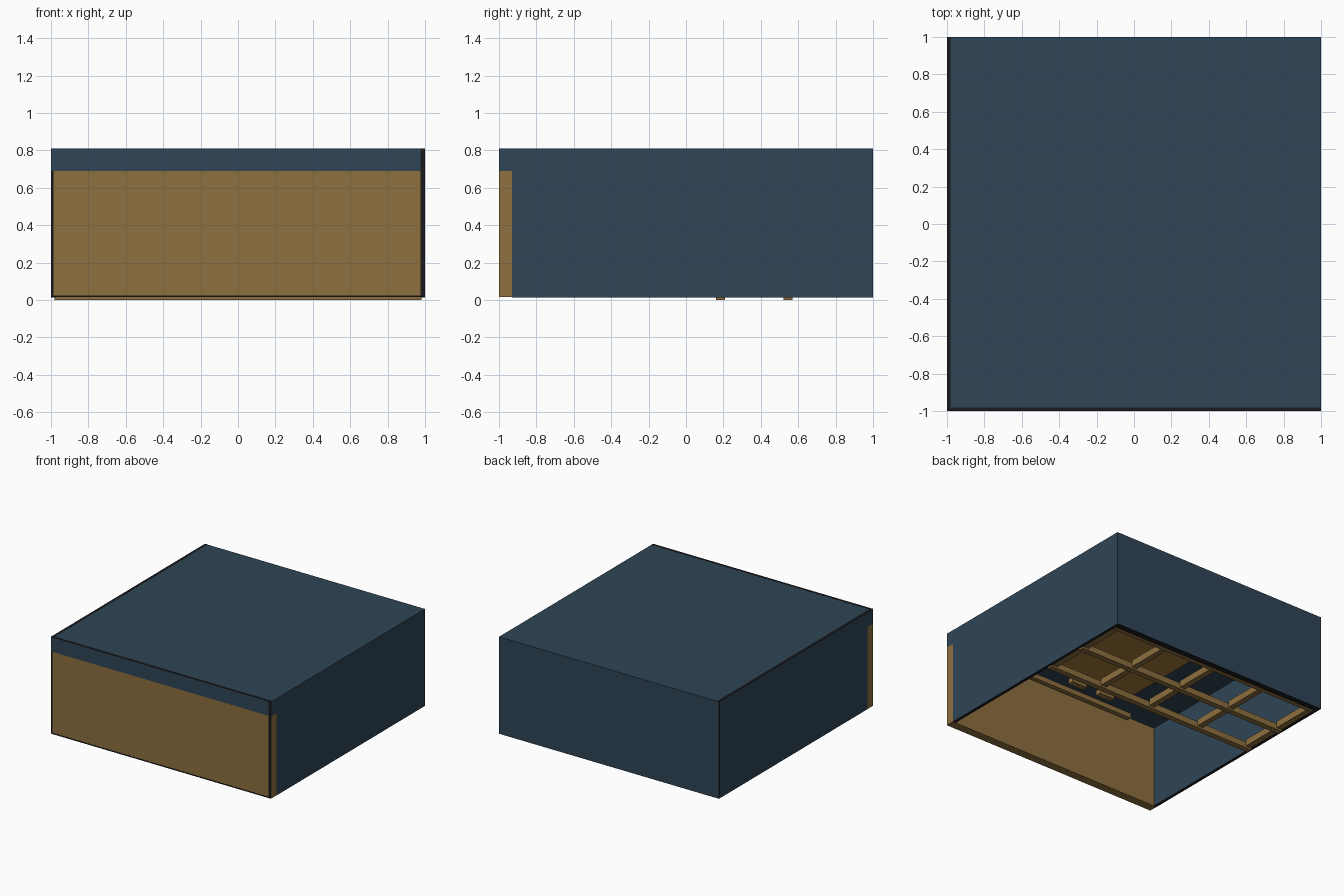
import bpy

if "Cube" in bpy.data.objects:
    bpy.data.objects.remove(bpy.data.objects["Cube"])


def material(name, rgb):
    m = bpy.data.materials.new(name)
    m.diffuse_color = (*rgb, 1)
    m.use_nodes = True
    m.node_tree.nodes["Principled BSDF"].inputs["Base Color"].default_value = m.diffuse_color
    return m


SLATE = material("slate blue", (0.029, 0.059, 0.094))
TAN = material("tan wood", (0.270, 0.163, 0.050))
BROWN = material("warm brown wood", (0.38, 0.20, 0.04))
DARK = material("charcoal", (0.011, 0.011, 0.013))


def box(name, x, y, z, mat):
    """Axis-aligned box from three (low, high) ranges."""
    bpy.ops.mesh.primitive_cube_add(
        size=1, location=[(r[0] + r[1]) / 2 for r in (x, y, z)])
    ob = bpy.context.object
    ob.name = name
    ob.scale = [r[1] - r[0] for r in (x, y, z)]
    bpy.ops.object.transform_apply(location=False, rotation=False, scale=True)
    ob.data.materials.append(mat)
    return ob


BOTTOM, TOP, CEILING = 0.015, 0.81, 0.69
T = 0.025   # side wall thickness
B = 0.05    # back wall thickness
F = 0.07    # front wall thickness
E = 0.001   # plate thickness

# Shell: thick roof slab, side walls and back wall
box("roof_slab", (-1, 1), (-1, 1), (CEILING, TOP), SLATE)
for s, side in ((-1, "left"), (1, "right")):
    xs = sorted((s, s * (1 - T)))
    box(side + "_wall", xs, (-1 + F, 1), (BOTTOM, CEILING), SLATE)
    box(side + "_wall_rim", xs, (-1 + F, 1), (BOTTOM - E, BOTTOM), DARK)
box("back_wall", (-1 + T, 1 - T), (1 - B, 1), (BOTTOM, CEILING), SLATE)
box("back_wall_rim", (-1 + T, 1 - T), (1 - B, 1), (BOTTOM - E, BOTTOM), DARK)

# Wooden front wall, wrapping round the corners
box("front_wall", (-1, 1), (-1, -1 + F), (BOTTOM, CEILING), TAN)

# Thin dark edging on the front, roof and rear left corner
box("front_edge_right", (0.977, 1), (-1 - E, -1), (BOTTOM, TOP), DARK)
box("front_edge_left", (-1, -0.986), (-1 - E, -1), (BOTTOM, CEILING), DARK)
box("front_edge_bottom", (-0.986, 0.977), (-1 - E, -1), (BOTTOM, 0.025), DARK)
box("roof_edge_left", (-1, -0.98), (-1, 1), (TOP, TOP + E), DARK)
box("roof_edge_front", (-0.98, 1), (-1, -0.98), (TOP, TOP + E), DARK)
box("rear_left_edge", (-1 - E, -1), (0.985, 1), (BOTTOM, TOP), DARK)

# Floor frame: two long beams with cross bars between them and the back
for i, y in enumerate((0.185, 0.545)):
    box(f"floor_beam_{i}", (-0.98, 0.98), (y - 0.024, y + 0.024), (0, 0.05), TAN)
box("floor_beam_back", (-0.975, 0.975), (0.905, 1 - B), (0.02, 0.07), TAN)
for i, x in enumerate((-0.95, -0.475, 0, 0.475, 0.95)):
    for j, (y0, y1) in enumerate(((0.209, 0.521), (0.569, 0.905))):
        box(f"floor_cross_bar_{i}_{j}", (x - 0.024, x + 0.024), (y0, y1),
            (0.015, 0.07), TAN)

# Ceiling boards, and the rail and small blocks beside the front wall
box("ceiling_panel", (-0.52, 0.97), (-0.62, 0.94), (0.675, CEILING), BROWN)
box("front_rail", (-0.70, 0.97), (-0.91, -0.87), (0.65, CEILING), TAN)
for i, x in enumerate((-0.35, -0.08)):
    box(f"ceiling_block_{i}", (x - 0.07, x + 0.07), (-0.78, -0.73),
        (0.65, CEILING), TAN)
